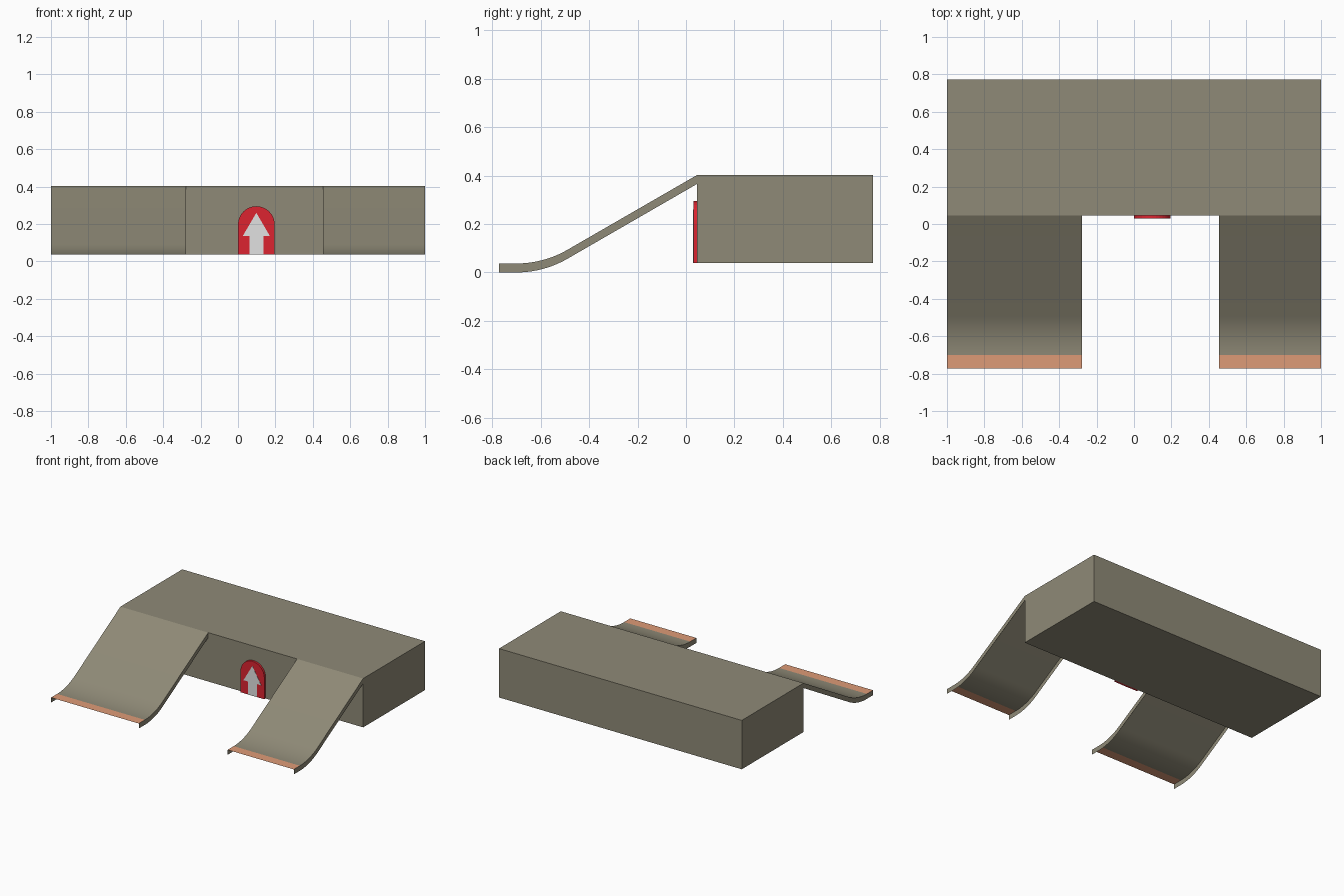
import bpy, bmesh, math

if "Cube" in bpy.data.objects:
    bpy.data.objects.remove(bpy.data.objects["Cube"])


def material(name, srgb):
    m = bpy.data.materials.new(name)
    lin = [((c / 255 + 0.055) / 1.055) ** 2.4 for c in srgb]
    m.diffuse_color = (*lin, 1)
    m.use_nodes = True
    m.node_tree.nodes["Principled BSDF"].inputs["Base Color"].default_value = m.diffuse_color
    return m


CONCRETE = material("concrete", (143, 138, 119))
ORANGE = material("orange_edge", (222, 155, 119))
RED = material("red_door", (220, 36, 48))
WHITE = material("white_arrow", (225, 225, 225))

BACK, WALL, FRONT = 0.772, 0.045, -0.772
TOP, LOW, THICK = 0.402, 0.038, 0.037


def make_object(name, bm, *mats):
    mesh = bpy.data.meshes.new(name)
    bm.to_mesh(mesh)
    bm.free()
    obj = bpy.data.objects.new(name, mesh)
    bpy.context.collection.objects.link(obj)
    for m in mats:
        mesh.materials.append(m)
    return obj


def plate(name, outline, y_front, y_back, mat):
    """Extrude an (x, z) outline along y."""
    bm = bmesh.new()
    face = bm.faces.new([bm.verts.new((x, y_front, z)) for x, z in outline])
    ext = bmesh.ops.extrude_face_region(bm, geom=[face], use_keep_orig=True)
    verts = [g for g in ext["geom"] if isinstance(g, bmesh.types.BMVert)]
    bmesh.ops.translate(bm, verts=verts, vec=(0, y_back - y_front, 0))
    bmesh.ops.recalc_face_normals(bm, faces=bm.faces)
    return make_object(name, bm, mat)


# Raised platform
plate("platform", [(-1, LOW), (1, LOW), (1, TOP), (-1, TOP)], WALL, BACK, CONCRETE)

# Ramp profile: flat lip, curve up to 30 degrees, straight slope to the platform
START, RADIUS, STEPS = -0.70, 0.42, 10
profile = [(FRONT, THICK)]
for i in range(STEPS + 1):
    a = math.radians(30) * i / STEPS
    profile.append((START + RADIUS * math.sin(a), THICK + RADIUS * (1 - math.cos(a))))
profile.append((WALL, TOP))


def ramp(name, x0, x1):
    """Top sheet with a shallow skirt on each side, open underneath."""
    bm = bmesh.new()
    rows = [[bm.verts.new(p) for p in ((x0, y, z - THICK), (x0, y, z),
                                       (x1, y, z), (x1, y, z - THICK))]
            for y, z in profile]
    for i, (a, b) in enumerate(zip(rows, rows[1:])):
        for k in range(3):
            f = bm.faces.new((a[k], a[k + 1], b[k + 1], b[k]))
            f.material_index = 1 if i == 0 and k == 1 else 0
    obj = make_object(name, bm, CONCRETE, ORANGE)
    bpy.context.view_layer.objects.active = obj
    obj.select_set(True)
    bpy.ops.object.shade_smooth_by_angle(angle=math.radians(30))
    obj.select_set(False)


ramp("left_ramp", -1, -0.277)
ramp("right_ramp", 0.455, 1)

# Arched door with an arrow plate
CX, R = 0.098, 0.098
arch = [(CX - R, LOW), (CX + R, LOW)]
arch += [(CX + R * math.cos(math.pi * i / 16), 0.197 + R * math.sin(math.pi * i / 16))
         for i in range(17)]
plate("door", arch, 0.030, WALL + 0.002, RED)

half = [(0.037, LOW), (0.037, 0.135), (0.073, 0.135)]
arrow = [(CX + x, z) for x, z in half] + [(CX, 0.26)]
arrow += [(CX - x, z) for x, z in reversed(half)]
plate("door_arrow", arrow, 0.0285, 0.031, WHITE)
